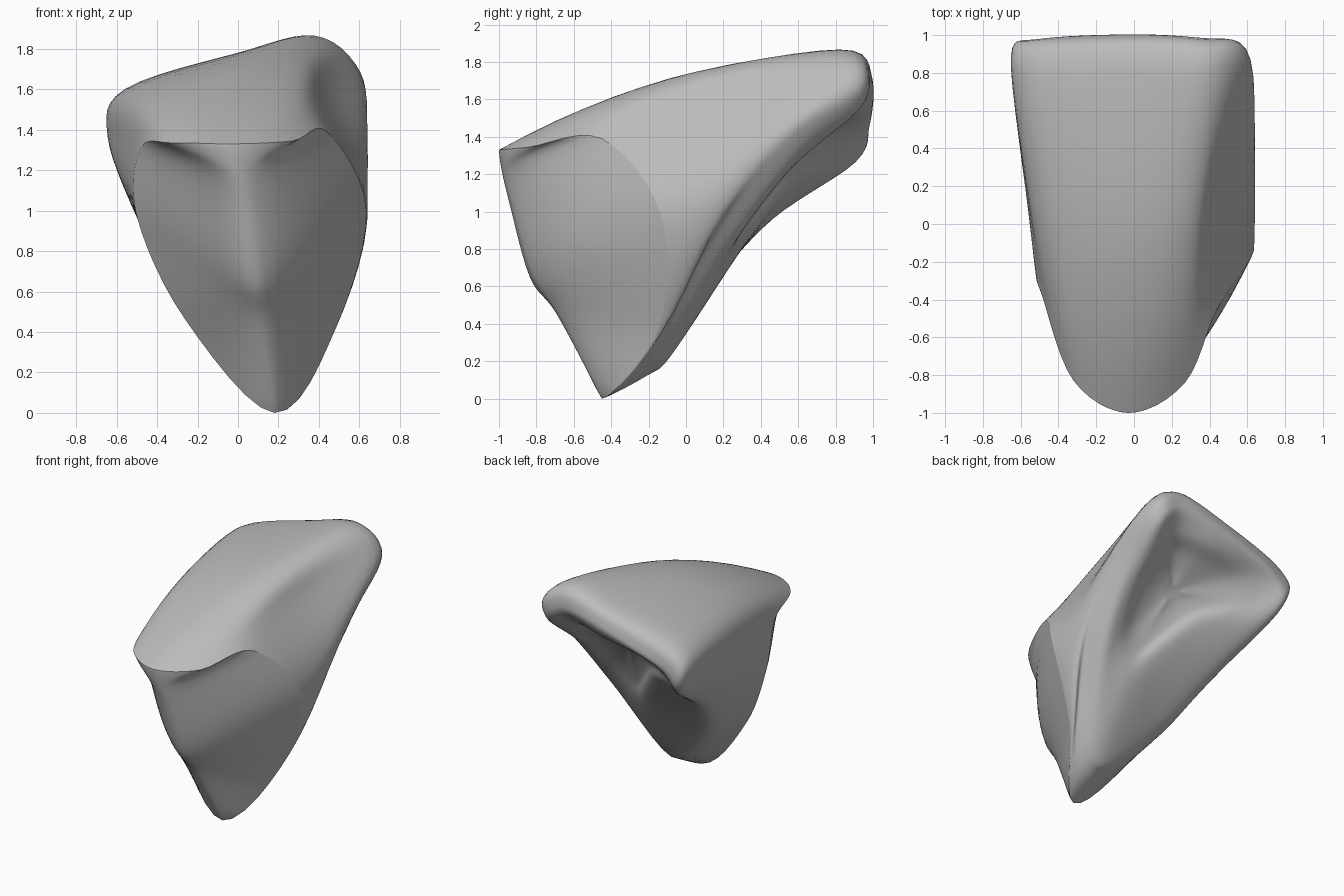
import bpy, bmesh
from mathutils import Vector

if "Cube" in bpy.data.objects:
    bpy.data.objects.remove(bpy.data.objects["Cube"])

STEPS = 6      # samples between control points
ACROSS = 10    # samples from the front ridge to either side


def catmull(a, b, c, d, t):
    return 0.5 * (2 * b + (c - a) * t + (2 * a - 5 * b + 4 * c - d) * t * t
                  + (3 * b - 3 * c + d - a) * t ** 3)


def closed_curve(pts):
    p = [Vector(v) for v in pts]
    n = len(p)
    return [catmull(p[i - 1], p[i], p[(i + 1) % n], p[(i + 2) % n], s / STEPS)
            for i in range(n) for s in range(STEPS)]


def open_curve(pts):
    p = [Vector(v) for v in pts]
    p = [3 * p[0] - 3 * p[1] + p[2]] + p + [2 * p[-1] - p[-2]]
    out = [catmull(*p[i:i + 4], s / STEPS)
           for i in range(len(p) - 3) for s in range(STEPS)]
    return out + [p[-2]]


# Cross-sections from the sharp front rim to the hollow at the back.
# Each runs from top centre, down the +x side, past the tip and up the -x side.
front_rim = [(-.03, -1, 1.33), (.27, -.84, 1.345), (.44, -.45, 1.39), (.635, -.14, 1.0),
             (.475, -.14, .4), (.18, -.45, 0), (-.26, -.36, .46), (-.50, -.27, .97),
             (-.48, -.40, 1.31), (-.32, -.83, 1.335)]
waist = [(-.02, -.1, 1.69), (.30, -.05, 1.70), (.44, .14, 1.57), (.64, .12, 1.1),
         (.52, -.02, .55), (.22, -.36, .04), (-.24, -.2, .47), (-.50, -.08, .97),
         (-.56, .1, 1.30), (-.46, -.05, 1.55)]
shoulder = [(0, .82, 1.78), (.38, .82, 1.865), (.60, .82, 1.69), (.635, .5, 1.36),
            (.55, .10, .80), (.25, -.2, .13), (-.22, 0, .5), (-.5, .3, .98),
            (-.645, .78, 1.37), (-.56, .82, 1.6)]
back_rim = [(0, 1, 1.66), (.36, .985, 1.72), (.55, .94, 1.58), (.57, .62, 1.33),
            (.48, .22, .80), (.22, -.08, .23), (-.15, .12, .58), (-.42, .45, .95),
            (-.58, .91, 1.27), (-.5, .98, 1.47)]
hollow_rim = [(.05, .93, 1.54), (.32, .88, 1.57), (.46, .82, 1.46), (.47, .55, 1.22),
              (.40, .30, .90), (.25, .22, .70), (.05, .37, .90), (-.15, .56, 1.12),
              (-.42, .80, 1.27), (-.32, .90, 1.45)]
ridge = [(-.03, -1, 1.33), (-.01, -.985, 1.22), (.03, -.945, 1.05),
         (.08, -.835, .65), (.11, -.69, .45), (.18, -.45, 0)]

# Floor of the shallow hollow
middle = sum((Vector(p) for p in hollow_rim), Vector()) / len(hollow_rim)
depth = Vector((0, -.08, .09))


def floor_ring(scale):
    return [middle + (Vector(p) - middle) * scale + depth * (1 - scale * scale)
            for p in hollow_rim]


sections = [front_rim, waist, shoulder, back_rim, hollow_rim,
            floor_ring(.65), floor_ring(.35), floor_ring(.1)]
rings = [closed_curve(s) for s in sections]
count = len(rings[0])
strands = [open_curve([r[i] for r in rings]) for i in range(count)]

bm = bmesh.new()

# Outer body and hollow
grid = [[bm.verts.new(p) for p in s] for s in strands]
for i in range(count):
    a, b = grid[i], grid[(i + 1) % count]
    for j in range(len(a) - 1):
        bm.faces.new((a[j], b[j], b[j + 1], a[j + 1]))
bm.faces.new([s[-1] for s in grid])

# Front face: rows running from one side over the ridge to the other,
# broad and rounded at the top, narrower towards the tip
half = count // 2
crest = open_curve(ridge)
rows = []
for i in range(1, half):
    left, right = grid[-i][0], grid[i][0]
    power = 2 - 0.6 * i / half
    row = [left]
    for k in range(1 - ACROSS, ACROSS):
        t = abs(k) / ACROSS
        side = (right if k > 0 else left).co
        p = crest[i].lerp(side, t)
        p.y = crest[i].y + (side.y - crest[i].y) * t ** power
        row.append(bm.verts.new(p))
    rows.append(row + [right])
for a, b in zip(rows, rows[1:]):
    for k in range(2 * ACROSS):
        bm.faces.new((a[k], b[k], b[k + 1], a[k + 1]))
for row, end in ((rows[0], grid[0][0]), (rows[-1], grid[half][0])):
    for k in range(2 * ACROSS):
        bm.faces.new((row[k], row[k + 1], end))

bmesh.ops.recalc_face_normals(bm, faces=bm.faces)
for f in bm.faces:
    f.smooth = True

# Keep the rim of the front face crisp
for i in range(count):
    edge = bm.edges.get((grid[i][0], grid[(i + 1) % count][0]))
    edge.smooth = False

mesh = bpy.data.meshes.new("wedge_body")
bm.to_mesh(mesh)
bm.free()
body = bpy.data.objects.new("wedge_body", mesh)
bpy.context.collection.objects.link(body)

grey = bpy.data.materials.new("plain grey")
grey.use_nodes = True
colour = (.5, .5, .5, 1)
grey.diffuse_color = colour
grey.node_tree.nodes["Principled BSDF"].inputs["Base Color"].default_value = colour
mesh.materials.append(grey)
